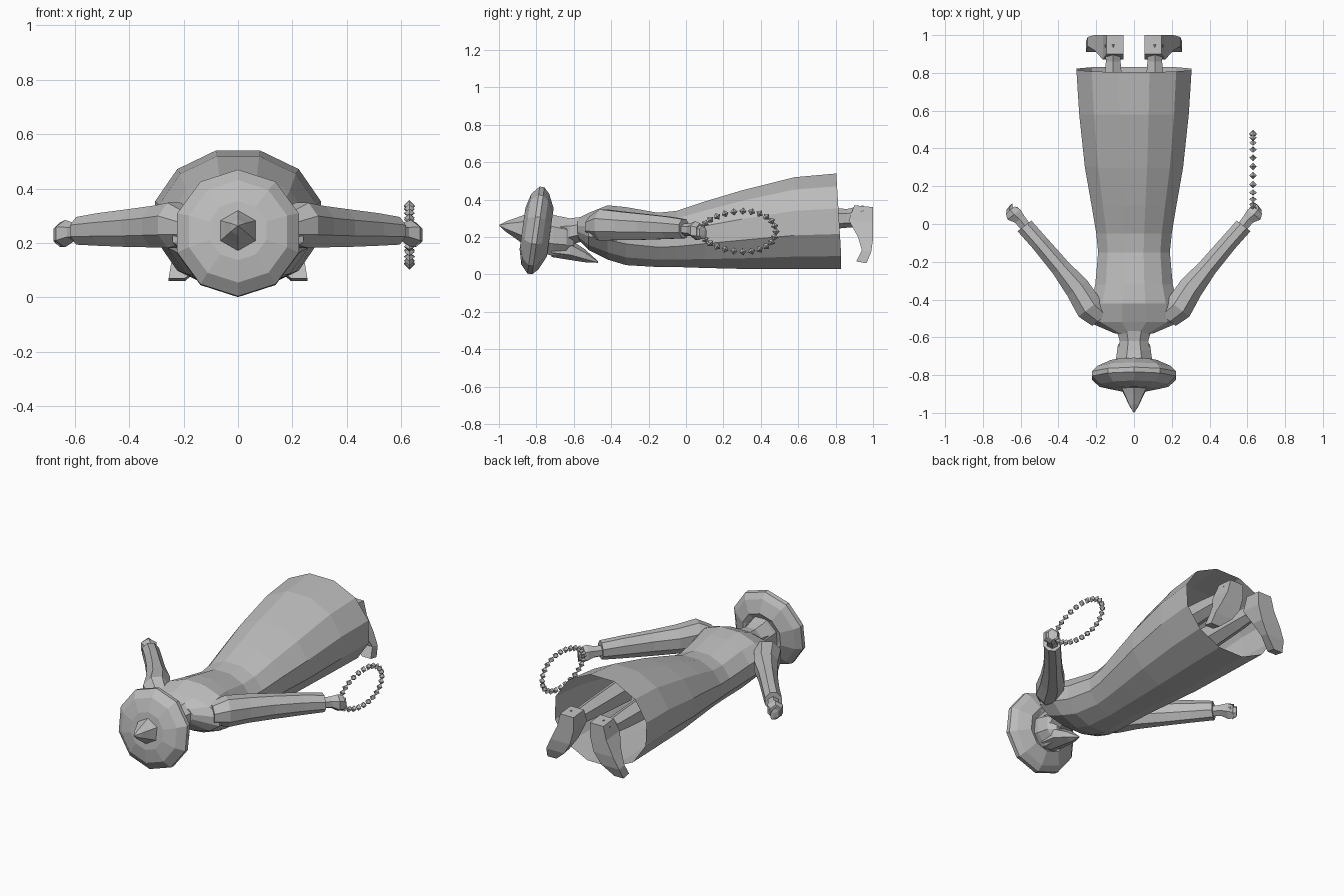
import bpy
import bmesh
from math import sin, cos, pi, radians
from mathutils import Vector, Matrix

default_cube = bpy.data.objects.get("Cube")
if default_cube:
    bpy.data.objects.remove(default_cube, do_unlink=True)

# One stone colour for everything
stone = bpy.data.materials.new("stone_grey")
stone.use_nodes = True
grey = (0.5, 0.5, 0.5, 1)
stone.diffuse_color = grey
stone.node_tree.nodes["Principled BSDF"].inputs["Base Color"].default_value = grey


def finish(mesh_builder, name, mirrored=False):
    """Turn a bmesh into a flat shaded object, optionally mirrored across x."""
    bmesh.ops.recalc_face_normals(mesh_builder, faces=mesh_builder.faces)
    mesh = bpy.data.meshes.new(name)
    mesh_builder.to_mesh(mesh)
    mesh_builder.free()
    mesh.materials.append(stone)
    part = bpy.data.objects.new(name, mesh)
    bpy.context.collection.objects.link(part)
    if mirrored:
        part.modifiers.new("mirror", 'MIRROR').use_mirror_merge = False
    return part


def bridge(name, rings, cap_start=True, cap_end=True, mirrored=False):
    """Skin a list of point rings with quads and close the chosen ends."""
    bm = bmesh.new()
    loops = [[bm.verts.new(point) for point in ring] for ring in rings]
    sides = len(loops[0])
    for near, far in zip(loops, loops[1:]):
        for i in range(sides):
            j = (i + 1) % sides
            bm.faces.new((near[i], near[j], far[j], far[i]))
    if cap_start:
        bm.faces.new(loops[0])
    if cap_end:
        bm.faces.new(loops[-1])
    return finish(bm, name, mirrored)


def oval(center, across, up, sides):
    """Ring of points spanned by two half-axis vectors."""
    angles = [2 * pi * (i + 0.5) / sides for i in range(sides)]
    return [Vector(center) + across * cos(a) + up * sin(a) for a in angles]


def body_loft(name, stations, sides, **options):
    """Loft along y; each station is y, half width, low z, high z."""
    stretch = 1 / cos(pi / sides)
    rings = []
    for y, half_width, low, high in stations:
        half_height = (high - low) / 2 * stretch
        rings.append(oval((0, y, (low + high) / 2), Vector((half_width * stretch, 0, 0)),
                          Vector((0, 0, half_height)), sides))
    return bridge(name, rings, **options)


def limb(name, stations, sides, direction):
    """Mirrored limb; each station is x, y, z, half width, half height."""
    across = Vector((direction[1], -direction[0], 0)).normalized()
    rings = [oval((x, y, z), across * w, Vector((0, 0, h)), sides)
             for x, y, z, w, h in stations]
    return bridge(name, rings, mirrored=True)


# Long robe, open at the hem, whose top edge is cut slightly short
robe = body_loft("robe", [
    (-0.58, 0.10, 0.19, 0.30),
    (-0.52, 0.24, 0.13, 0.33),
    (-0.42, 0.23, 0.08, 0.37),
    (-0.32, 0.205, 0.05, 0.36),
    (-0.15, 0.19, 0.04, 0.33),
    (-0.05, 0.20, 0.04, 0.34),
    (0.10, 0.225, 0.035, 0.39),
    (0.30, 0.26, 0.03, 0.45),
    (0.58, 0.29, 0.03, 0.52),
    (0.83, 0.305, 0.03, 0.54)], 12, cap_end=False)
for vertex in robe.data.vertices:
    if vertex.co.y > 0.8:
        vertex.co.y -= 0.06 * max(0, vertex.co.z - 0.1)

# Neck and head, tucked under the hat
body_loft("neck", [
    (-0.54, 0.10, 0.18, 0.31),
    (-0.62, 0.075, 0.16, 0.30),
    (-0.67, 0.085, 0.13, 0.31)], 8)
body_loft("head", [
    (-0.60, 0.05, 0.13, 0.22),
    (-0.64, 0.085, 0.10, 0.30),
    (-0.71, 0.095, 0.10, 0.32),
    (-0.80, 0.09, 0.12, 0.33)], 8)

# Pointed beard hanging off the chin
body_loft("beard", [
    (-0.72, 0.06, 0.10, 0.18),
    (-0.62, 0.06, 0.085, 0.18),
    (-0.54, 0.035, 0.07, 0.13),
    (-0.47, 0.004, 0.063, 0.07)], 6)

# Wide hat with a rolled brim and a spike, tipped back a little
profile = [(0.08, -0.02), (0.11, 0.07), (0.19, 0.05), (0.235, 0.01), (0.235, -0.015),
           (0.205, -0.045), (0.13, -0.08), (0.10, -0.07)]
spike_profile = [(0.08, 0.06), (0.055, 0.105), (0.03, 0.155), (0.003, 0.195)]
tilt = Matrix.Rotation(radians(-8), 4, 'X')
hat_center = Vector((0, -0.805, 0.236))


def hat_rings(points, sides):
    return [[hat_center + tilt @ Vector((r * sin(2 * pi * i / sides), -height,
                                        r * cos(2 * pi * i / sides)))
             for i in range(sides)] for r, height in points]


bridge("hat", hat_rings(profile[1:], 10))
bridge("hat_spike", hat_rings(spike_profile, 6))

# Sleeved arms spread out and down
arm_direction = (0.6, 0.78)
limb("arm", [
    (0.17, -0.50, 0.255, 0.07, 0.06),
    (0.235, -0.445, 0.265, 0.08, 0.09),
    (0.30, -0.34, 0.26, 0.072, 0.082),
    (0.39, -0.23, 0.255, 0.055, 0.075),
    (0.50, -0.10, 0.25, 0.05, 0.065),
    (0.58, -0.01, 0.245, 0.05, 0.055)], 8, arm_direction)

# Hands: palm, fingers and thumb
limb("palm", [
    (0.57, -0.02, 0.24, 0.032, 0.032),
    (0.605, 0.025, 0.24, 0.035, 0.035),
    (0.635, 0.05, 0.235, 0.05, 0.05),
    (0.655, 0.075, 0.23, 0.035, 0.045)], 6, arm_direction)
limb("fingers", [
    (0.655, 0.06, 0.225, 0.03, 0.04),
    (0.66, 0.085, 0.225, 0.024, 0.035),
    (0.65, 0.105, 0.22, 0.01, 0.025)], 6, arm_direction)
limb("thumb", [
    (0.61, 0.03, 0.25, 0.02, 0.025),
    (0.61, 0.065, 0.245, 0.016, 0.02),
    (0.625, 0.09, 0.235, 0.008, 0.012)], 5, (0, 1))

# Legs hidden inside the robe
limb("leg", [
    (0.11, 0.45, 0.30, 0.07, 0.08),
    (0.11, 0.75, 0.30, 0.055, 0.06),
    (0.11, 0.86, 0.30, 0.045, 0.05),
    (0.11, 0.95, 0.31, 0.05, 0.06)], 6, (0, 1))


# Feet turned outwards with toes curling back towards the robe
def foot_section(x, half_width, z, instep, sole):
    return [Vector((x - half_width, instep, z)), Vector((x + half_width, instep, z)),
            Vector((x + half_width, sole, z - 0.01)), Vector((x - half_width, sole, z - 0.01))]


bridge("foot", [
    foot_section(0.10, 0.045, 0.37, 0.90, 1.0),
    foot_section(0.11, 0.055, 0.29, 0.87, 1.0),
    foot_section(0.145, 0.065, 0.20, 0.92, 1.0),
    foot_section(0.185, 0.06, 0.13, 0.94, 0.99),
    foot_section(0.225, 0.03, 0.07, 0.91, 0.965)], mirrored=True)

# Loop of prayer beads held in one hand
bm = bmesh.new()
bead_count = 26
for i in range(bead_count):
    a = 2 * pi * i / bead_count
    spot = Vector((0.63, 0.28 + 0.2 * cos(a), 0.23 + 0.107 * sin(a) * (1 + 0.15 * cos(a))))
    turn = Matrix.Rotation(a, 4, 'X')
    for flip in (1, -1):
        bmesh.ops.create_cone(bm, cap_ends=False, segments=4, radius1=0.02, radius2=0,
                              depth=0.02, matrix=Matrix.Translation(spot) @ turn
                              @ Matrix.Diagonal((1, 1, flip, 1))
                              @ Matrix.Translation((0, 0, 0.01)))
bmesh.ops.remove_doubles(bm, verts=bm.verts, dist=0.0005)
finish(bm, "prayer_beads")
